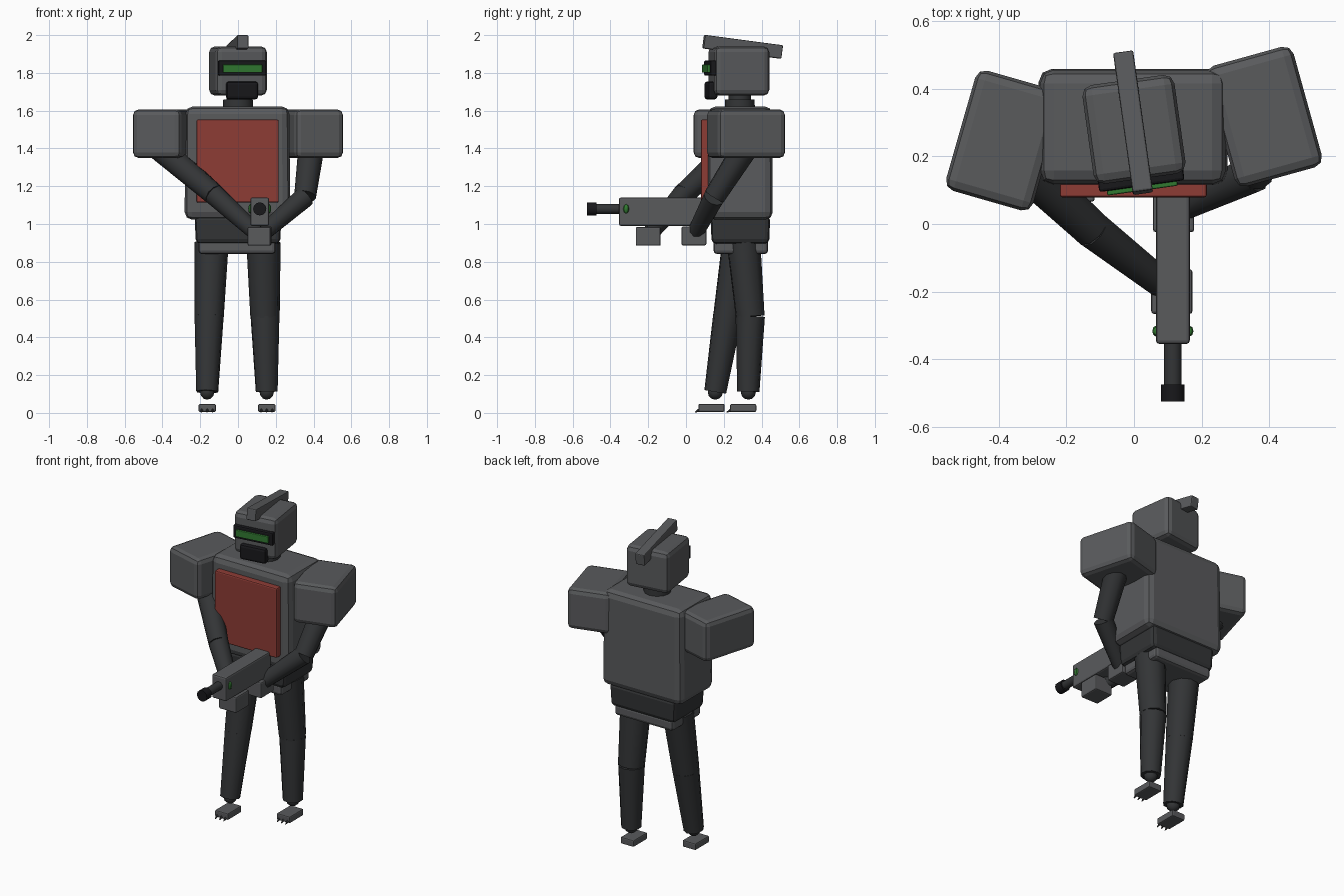
import bpy, bmesh
from math import radians
from mathutils import Vector, Matrix, Euler

if "Cube" in bpy.data.objects:
    bpy.data.objects.remove(bpy.data.objects["Cube"])


def material(name, r, g, b):
    m = bpy.data.materials.new(name)
    m.diffuse_color = (r, g, b, 1)
    m.use_nodes = True
    m.node_tree.nodes["Principled BSDF"].inputs["Base Color"].default_value = m.diffuse_color
    return m


GREY = material("grey_armour", 0.1, 0.103, 0.108)
DARK = material("dark_metal", 0.033, 0.035, 0.037)
BLACK = material("black", 0.009, 0.009, 0.011)
RED = material("red", 0.27, 0.045, 0.036)
GREEN = material("green", 0.03, 0.19, 0.03)


def finish(name, bm, mat=GREY, bevel=0, smooth=False):
    me = bpy.data.meshes.new(name)
    bm.to_mesh(me)
    bm.free()
    ob = bpy.data.objects.new(name, me)
    bpy.context.collection.objects.link(ob)
    me.materials.append(mat)
    if smooth:
        bpy.ops.object.select_all(action="DESELECT")
        ob.select_set(True)
        bpy.context.view_layer.objects.active = ob
        bpy.ops.object.shade_smooth_by_angle(angle=radians(40))
    if bevel:
        mod = ob.modifiers.new("bevel", "BEVEL")
        mod.width = bevel
        mod.segments = 2
    return ob


def box(name, center, size, mat=GREY, bevel=0.0, rot=(0, 0, 0), top=1.0, bottom=1.0):
    """Bevelled box, optionally tapered at top or bottom; rot in degrees."""
    bm = bmesh.new()
    bmesh.ops.create_cube(bm, size=1)
    for v in bm.verts:
        k = top if v.co.z > 0 else bottom
        v.co = Vector((v.co.x * size[0] * k, v.co.y * size[1] * k, v.co.z * size[2]))
    ob = finish(name, bm, mat, bevel)
    ob.location = center
    ob.rotation_euler = Euler([radians(a) for a in rot])
    return ob


def tube(name, a, b, r1, r2, mat=DARK, sides=10):
    """Tapered cylinder from a to b."""
    a, b = Vector(a), Vector(b)
    d = b - a
    m = Matrix.Translation((a + b) / 2) @ d.to_track_quat("Z", "Y").to_matrix().to_4x4()
    bm = bmesh.new()
    bmesh.ops.create_cone(bm, cap_ends=True, segments=sides, radius1=r1, radius2=r2,
                          depth=d.length, matrix=m)
    return finish(name, bm, mat, smooth=True)


def ball(name, c, scale, mat=DARK, u=10, v=6):
    bm = bmesh.new()
    bmesh.ops.create_uvsphere(bm, u_segments=u, v_segments=v, radius=1,
                              matrix=Matrix.Translation(c) @ Matrix.Diagonal((*scale, 1)))
    return finish(name, bm, mat, smooth=True)


# Trunk
box("torso", (-0.003, 0.287, 1.323), (0.56, 0.345, 0.60), GREY, 0.04, top=0.98)
box("chest_plate", (-0.002, 0.101, 1.333), (0.435, 0.045, 0.44), RED, 0.008)
box("abdomen", (0, 0.288, 0.97), (0.46, 0.315, 0.15), DARK, 0.025, bottom=0.97)
box("pelvis", (-0.005, 0.29, 0.878), (0.41, 0.29, 0.075), GREY, 0.02)
tube("neck_collar", (0, 0.285, 1.60), (0, 0.285, 1.66), 0.08, 0.078, DARK, 12)
tube("neck", (0, 0.285, 1.64), (0, 0.285, 1.72), 0.06, 0.06, DARK, 12)

# Head, turned slightly to one side
YAW = 8
turn = Matrix.Rotation(radians(YAW), 3, "Z")


def on_head(x, y, z):
    return Vector((0, 0.28, 0)) + turn @ Vector((x, y, z))


box("head", on_head(0, 0, 1.81), (0.275, 0.295, 0.26), GREY, 0.03, (0, 0, YAW))
box("visor_frame", on_head(0, -0.147, 1.825), (0.255, 0.045, 0.08), BLACK, 0.008, (0, 0, YAW))
box("visor_glow", on_head(0, -0.163, 1.823), (0.21, 0.04, 0.042), GREEN, 0.004, (0, 0, YAW))
box("mouth_guard", on_head(0, -0.15, 1.707), (0.17, 0.05, 0.095), BLACK, 0.015, (0, 0, YAW))
box("head_crest", on_head(0, 0.02, 1.938), (0.06, 0.42, 0.072), GREY, 0.006, (-7.5, 0, YAW))

# Arms: pad, pad yaw, shoulder, elbow, wrist, hand
ARMS = {
    "left": ((-0.384, 0.247, 1.478), -16, (-0.41, 0.25, 1.40), (-0.125, -0.015, 1.155),
             (0.10, -0.19, 0.95), (0.112, -0.2, 0.935)),
    "right": ((0.385, 0.318, 1.478), 15.5, (0.39, 0.325, 1.42), (0.355, 0.15, 1.145),
              (0.125, 0.045, 0.945), (0.117, 0.042, 0.937)),
}
for side, (pad, yaw, shoulder, elbow, wrist, hand) in ARMS.items():
    box(side + "_shoulder_pad", pad, (0.268, 0.37, 0.257), GREY, 0.03, (0, 0, yaw))
    tube(side + "_upper_arm", shoulder, elbow, 0.07, 0.058)
    tube(side + "_forearm", elbow, wrist, 0.058, 0.044)
    box(side + "_hand", hand, (0.122, 0.132, 0.1), GREY, 0.008)

# Rifle
GX, GZ = 0.115, 1.08
box("rifle_body", (GX, -0.13, 1.065), (0.1, 0.45, 0.15), GREY, 0.01)
tube("rifle_barrel", (GX, -0.34, GZ), (GX, -0.49, GZ), 0.026, 0.026, DARK, 12)
tube("rifle_muzzle", (GX, -0.475, GZ), (GX, -0.525, GZ), 0.035, 0.035, BLACK, 12)
for s, side in ((-1, "left"), (1, "right")):
    ball(side + "_rifle_light", (GX + s * 0.05, -0.317, GZ), (0.011, 0.016, 0.025), GREEN, 8, 4)

# Legs: hip, knee, ankle, foot centre y
LEGS = {
    "left": ((-0.14, 0.28, 0.90), (-0.153, 0.22, 0.51), (-0.163, 0.155, 0.112), 0.135),
    "right": ((0.135, 0.305, 0.90), (0.143, 0.34, 0.51), (0.152, 0.33, 0.112), 0.303),
}
for side, (hip, knee, ankle, fy) in LEGS.items():
    tube(side + "_thigh", hip, knee, 0.091, 0.078)
    tube(side + "_shin", knee, ankle, 0.078, 0.059)
    ball(side + "_ankle", (ankle[0], ankle[1], 0.11), (0.04, 0.04, 0.04))
    box(side + "_foot", (ankle[0], fy, 0.026), (0.092, 0.138, 0.042), GREY, 0.007)
    for i in (-1, 0, 1):
        x = ankle[0] + i * 0.029
        tube(f"{side}_claw_{i + 2}", (x, fy - 0.055, 0.02), (x, fy - 0.088, 0.003),
             0.012, 0.002, DARK, 6)
